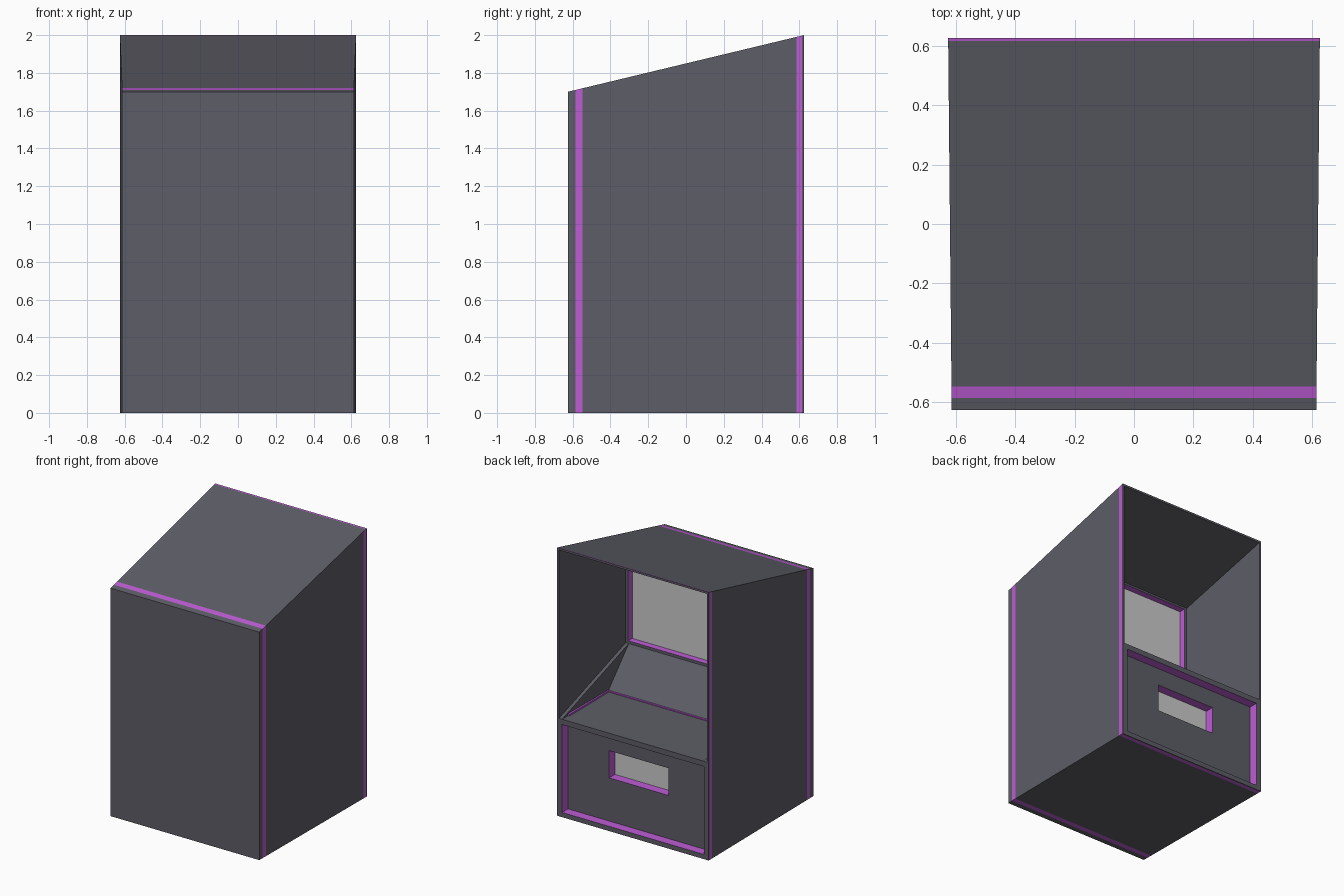
import bpy, bmesh

if "Cube" in bpy.data.objects:
    bpy.data.objects.remove(bpy.data.objects["Cube"])


def material(name, rgb):
    m = bpy.data.materials.new(name)
    m.diffuse_color = (*rgb, 1)
    m.use_nodes = True
    m.node_tree.nodes["Principled BSDF"].inputs["Base Color"].default_value = m.diffuse_color
    return m


DARK = material("dark_panel", (0.11, 0.11, 0.135))
PURPLE = material("purple_trim", (0.51, 0.108, 0.66))


def half_width(y):
    # the cabinet narrows slightly towards the front
    return 0.613 + 0.012 * (y + 0.625) / 1.25


def prism(profile, inner, outer):
    # (y, z) profile spanned between two x functions of y
    bm = bmesh.new()
    rings = [[bm.verts.new((fx(y), y, z)) for y, z in profile] for fx in (inner, outer)]
    a, b = rings
    n = len(profile)
    bm.faces.new(a)
    bm.faces.new(b[::-1])
    for i in range(n):
        j = (i + 1) % n
        bm.faces.new((a[i], b[i], b[j], a[j]))
    bmesh.ops.recalc_face_normals(bm, faces=bm.faces[:])
    return bm


def finish(bm, name, mats=(DARK, PURPLE)):
    mesh = bpy.data.meshes.new(name)
    bm.to_mesh(mesh)
    bm.free()
    for m in mats:
        mesh.materials.append(m)
    obj = bpy.data.objects.new(name, mesh)
    bpy.context.collection.objects.link(obj)
    return obj


def box(name, x, y, z, mats):
    bm = prism([(y[0], z[0]), (y[1], z[0]), (y[1], z[1]), (y[0], z[1])],
               lambda _: x[0], lambda _: x[1])
    return finish(bm, name, mats)


def paint_bands(bm):
    # purple bands wrap the outside near the front and rear edges
    for y in (-0.585, -0.547, 0.585, 0.615):
        bmesh.ops.bisect_plane(bm, geom=bm.verts[:] + bm.edges[:] + bm.faces[:],
                               plane_co=(0, y, 0), plane_no=(0, 1, 0))
    bm.normal_update()
    for f in bm.faces:
        c, n = f.calc_center_median(), f.normal
        front = -0.585 < c.y < -0.547
        rear = 0.585 < c.y < 0.615
        side = abs(n.x) > 0.9 and abs(c.x) > half_width(c.y) - 0.004
        bottom = n.z < -0.9 and c.z < 0.01
        top = n.z > 0.9 and c.z > 1.69
        if ((side or bottom) and (front or rear)) or (top and (front or c.y > 0.615)):
            f.material_index = 1


def face_at(bm, y, z):
    return min((f for f in bm.faces if f.normal.y > 0.99),
               key=lambda f: abs(f.calc_center_median().y - y) + abs(f.calc_center_median().z - z))


def recess(bm, face, hx, z0, z1, depth):
    # rectangular pocket with purple walls in a rear-facing panel
    mid = face.calc_center_median().z
    bmesh.ops.inset_individual(bm, faces=[face], thickness=0.01)
    for v in face.verts:
        v.co.x = hx if v.co.x > 0 else -hx
        v.co.z = z1 if v.co.z > mid else z0
    walls = bmesh.ops.inset_individual(bm, faces=[face], thickness=0, depth=-depth)["faces"]
    for f in walls:
        f.material_index = 1
    bm.normal_update()


WALL = 0.015
inner = lambda y: half_width(y) - WALL

# Main body: base, control shelf, screen wall and sloping roof in one profile
body = prism([(-0.625, 0), (0.625, 0), (0.625, 0.73), (0.09, 0.735), (-0.15, 1.0),
              (-0.15, 1.799), (0.625, 1.985), (0.625, 2.0), (-0.625, 1.7)],
             lambda y: -inner(y), inner)
paint_bands(body)
recess(body, face_at(body, -0.15, 1.4), 0.582, 1.02, 1.785, 0.05)
recess(body, face_at(body, 0.625, 0.365), 0.585, 0.035, 0.69, 0.07)
recess(body, face_at(body, 0.555, 0.36), 0.245, 0.357, 0.56, 0.07)
finish(body, "cabinet_body")

# Side walls and the triangular cheeks beside the control shelf
for s, label in ((-1, "left"), (1, "right")):
    wall = prism([(-0.625, 0), (0.625, 0), (0.625, 2.0), (-0.625, 1.7)],
                 lambda y: s * inner(y), lambda y: s * half_width(y))
    paint_bands(wall)
    finish(wall, label + "_side_wall")
    cheek = prism([(-0.15, 1.0), (0.09, 0.735), (0.625, 0.73)],
                  lambda y: s * (half_width(y) - 0.04), lambda y: s * inner(y))
    finish(cheek, label + "_shelf_cheek")
    box(label + "_shelf_trim", (s * 0.57, s * 0.585), (0.09, 0.56), (0.733, 0.745), [PURPLE])

# Trim line along the fold of the control shelf
box("shelf_fold_trim", (-0.575, 0.575), (0.08, 0.097), (0.73, 0.742), [PURPLE])

# Plain grey screen and slot plate
box("screen", (-0.582, 0.582), (-0.201, -0.198), (1.02, 1.785), [])
box("slot_plate", (-0.245, 0.245), (0.484, 0.487), (0.357, 0.56), [])
